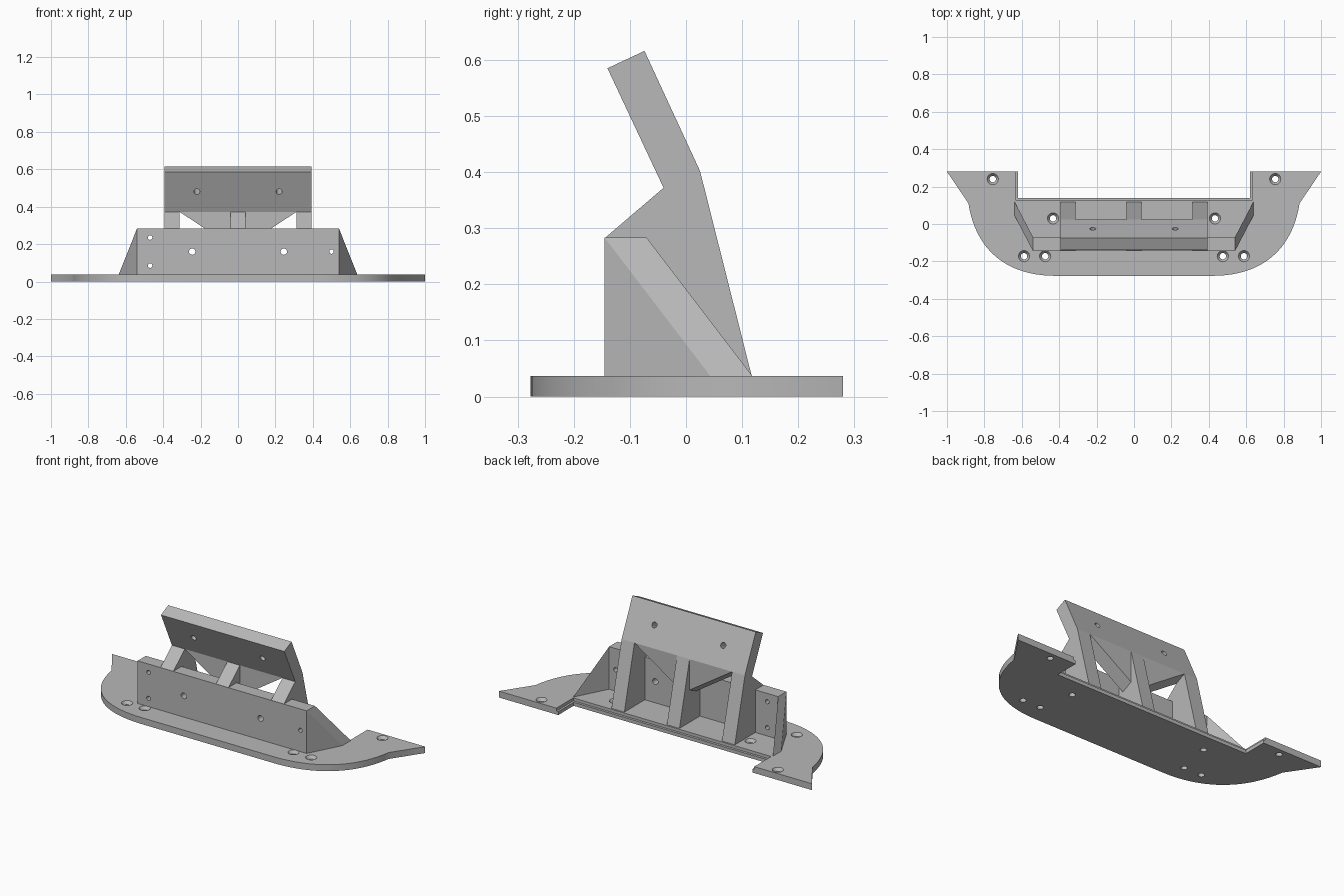
import bpy, bmesh
from mathutils import Vector, Matrix
from mathutils.geometry import interpolate_bezier

cube = bpy.data.objects.get("Cube")
if cube:
    bpy.data.objects.remove(cube)

grey = bpy.data.materials.new("light grey")
grey.use_nodes = True
grey.diffuse_color = (0.48, 0.48, 0.48, 1)
grey.node_tree.nodes["Principled BSDF"].inputs["Base Color"].default_value = (0.48, 0.48, 0.48, 1)


def finish(name, bm):
    bmesh.ops.recalc_face_normals(bm, faces=bm.faces)
    mesh = bpy.data.meshes.new(name)
    bm.to_mesh(mesh)
    bm.free()
    mesh.materials.append(grey)
    obj = bpy.data.objects.new(name, mesh)
    bpy.context.collection.objects.link(obj)
    return obj


def loft(bm, rings):
    """Closed solid through rings of equal length."""
    rows = [[bm.verts.new(p) for p in ring] for ring in rings]
    n = len(rows[0])
    bm.faces.new(rows[0][::-1])
    bm.faces.new(rows[-1])
    for a, b in zip(rows, rows[1:]):
        for i in range(n):
            j = (i + 1) % n
            bm.faces.new((a[i], a[j], b[j], b[i]))


def solid(name, *rings):
    bm = bmesh.new()
    loft(bm, rings)
    return finish(name, bm)


def along_x(name, profile, x0, x1):
    return solid(name, *[[(x, y, z) for y, z in profile] for x in (x0, x1)])


def box(name, lo, hi):
    profile = [(lo[1], lo[2]), (hi[1], lo[2]), (hi[1], hi[2]), (lo[1], hi[2])]
    return along_x(name, profile, lo[0], hi[0])


def hole(bm, start, axis, steps):
    """Round cutter: steps are (distance, radius) along the axis."""
    turn = Vector(axis).to_track_quat('Z', 'Y').to_matrix().to_4x4()
    place = Matrix.Translation(start) @ turn
    spin = [Matrix.Rotation(i * 0.2617994, 4, 'Z') for i in range(24)]
    loft(bm, [[place @ (m @ Vector((r, 0, d))) for m in spin] for d, r in steps])


def cut(obj, cutter):
    cutter.hide_render = True
    mod = obj.modifiers.new("cut", 'BOOLEAN')
    mod.operation = 'DIFFERENCE'
    mod.solver = 'EXACT'
    mod.object = cutter
    bpy.context.view_layer.objects.active = obj
    bpy.ops.object.modifier_apply(modifier=mod.name)
    bpy.data.objects.remove(cutter)


TOP = 0.037      # top of the base plate
WALL = 0.283     # top of the front wall
FRONT, INNER, BACK = -0.145, -0.07, 0.117

# Base plate with rounded front corners and a notch at the back
curve = interpolate_bezier(Vector((0.885, 0.11)), Vector((0.85, -0.12)),
                           Vector((0.70, -0.277)), Vector((0.42, -0.277)), 24)
half = [(0.62, 0.14), (0.62, 0.28), (1, 0.28)] + [tuple(p) for p in curve]
outline = half + [(-x, y) for x, y in reversed(half)]
plate = solid("base_plate", *[[(x, y, z) for x, y in outline] for z in (0, TOP)])

# Shallow ledge around the notch
cut(plate, box("ledge_cutter", (-0.632, 0.126, 0.02), (0.632, 0.4, 0.06)))

# Countersunk screw holes in the plate
bm = bmesh.new()
for x, y in ((0.755, 0.24), (0.433, 0.03), (0.588, -0.172), (0.475, -0.172)):
    for side in (-1, 1):
        hole(bm, (side * x, y, 0), (0, 0, 1),
             [(-0.02, 0.017), (0.02, 0.017), (TOP, 0.03), (0.05, 0.03)])
cut(plate, finish("plate_hole_cutter", bm))

# Upright front wall with its holes
wall = box("front_wall", (-0.54, FRONT, TOP), (0.54, INNER, WALL))
bm = bmesh.new()
for x, z, r in ((-0.245, 0.16, 0.017), (0.245, 0.16, 0.017),
                (-0.47, 0.235, 0.012), (-0.47, 0.085, 0.012), (0.5, 0.16, 0.012)):
    hole(bm, (x, FRONT, z), (0, 1, 0), [(-0.02, r), (0.1, r)])
cut(wall, finish("wall_hole_cutter", bm))

# Slanted end braces
for side, label in ((1, "left"), (-1, "right")):
    solid(label + "_brace", *[[(side * 0.54, y, WALL), (side * 0.54, y, TOP),
                               (side * 0.638, y + 0.188, TOP)] for y in (FRONT, INNER)])

# Struts carrying the panel
strut = [(FRONT, TOP), (FRONT + 0.001, WALL), (-0.04, 0.372),
         (0.025, 0.402), (BACK, TOP)]
for label, x0, x1 in (("left", 0.312, 0.394), ("middle", -0.04, 0.04),
                      ("right", -0.394, -0.312)):
    along_x(label + "_strut", strut, x0, x1)

# Tilted panel with two holes
panel = along_x("tilted_panel", [(-0.04, 0.372), (-0.14, 0.585),
                                 (-0.074, 0.616), (0.025, 0.402)], -0.394, 0.394)
bm = bmesh.new()
for x in (-0.22, 0.22):
    hole(bm, (x, -0.091, 0.48), (0, 0.906, 0.423), [(-0.05, 0.016), (0.12, 0.016)])
cut(panel, finish("panel_hole_cutter", bm))

# Tapered web under the panel
solid("panel_web", *[[(-0.312, y, z), (-0.03, y, z - 0.185),
                      (0.03, y, z - 0.185), (0.312, y, z)]
                     for y, z in ((-0.04, 0.372), (0.025, 0.402))])

# Smooth the curved rim and holes, keep the edges sharp
for obj in (plate, wall, panel):
    bpy.ops.object.select_all(action='DESELECT')
    obj.select_set(True)
    bpy.context.view_layer.objects.active = obj
    bpy.ops.object.shade_smooth_by_angle(angle=0.5)
